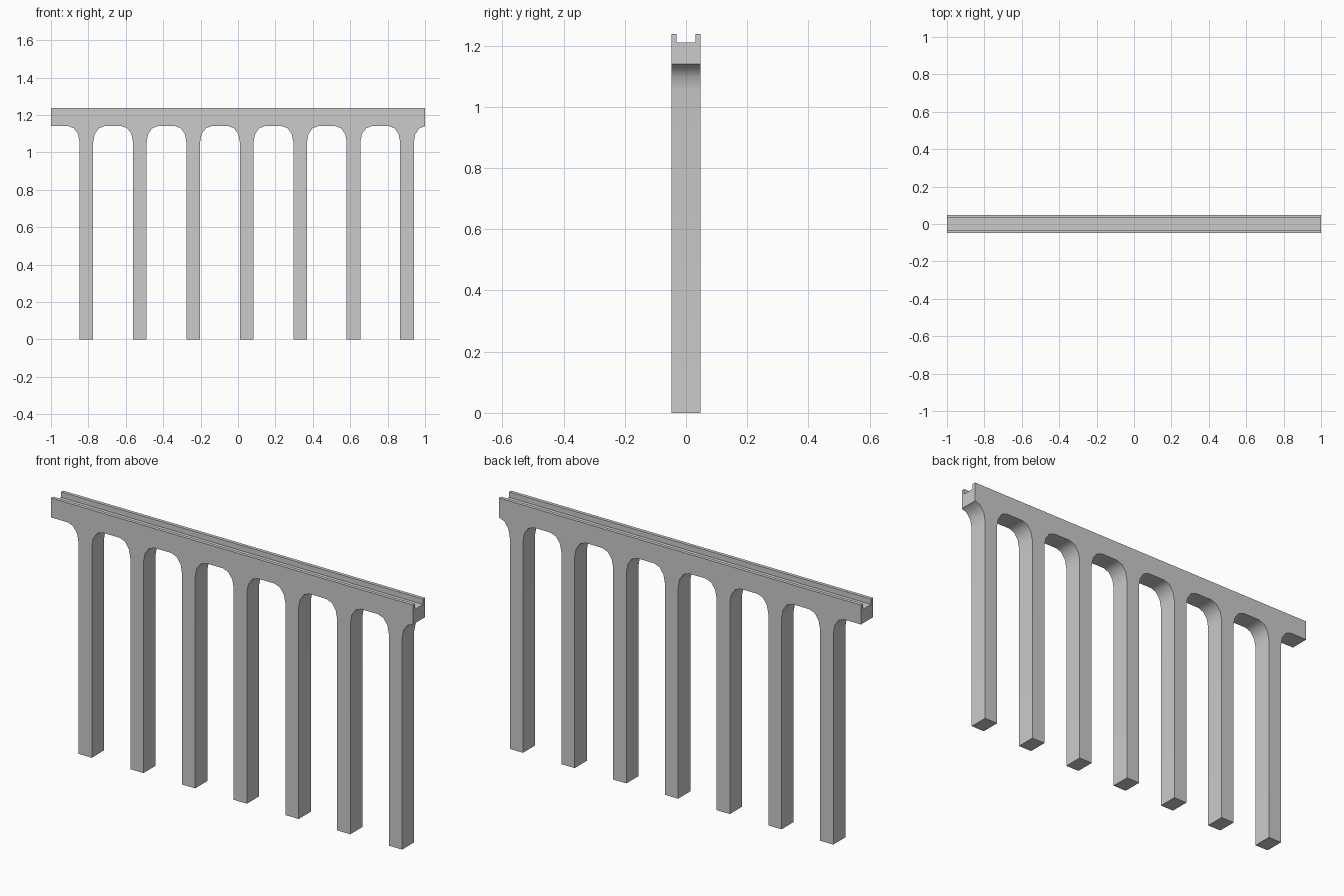
import bpy, bmesh, math

if "Cube" in bpy.data.objects:
    bpy.data.objects.remove(bpy.data.objects["Cube"])

HALF_W = 0.048                 # half depth in y
TOP, FLOOR, UNDER = 1.237, 1.21, 1.14
SPAN = 2 / 7                   # one bay
FLARE_X, FLARE_Z, PIER_W = 0.06, 0.085, 0.073


def flare(x_pier, side):
    """Curve from the pier side up to the deck underside (side: -1 left, 1 right)."""
    pts = []
    for i in range(4):
        a = math.radians(30 * i)
        pts.append((x_pier + side * FLARE_X * (1 - math.cos(a)),
                    UNDER - FLARE_Z + FLARE_Z * math.sin(a)))
    return pts


# Front outline: deck underside with seven flared piers
outline = [(-1, UNDER)]
for i in range(7):
    right = -1 + SPAN * (i + 1) - FLARE_X
    left = right - PIER_W
    outline += flare(left, -1)[::-1]
    outline += [(left, 0), (right, 0)]
    outline += flare(right, 1)
outline += [(1, TOP), (-1, TOP)]

bm = bmesh.new()
face = bm.faces.new([bm.verts.new((x, -HALF_W, z)) for x, z in outline])
ext = bmesh.ops.extrude_face_region(bm, geom=[face])
verts = [v for v in ext["geom"] if isinstance(v, bmesh.types.BMVert)]
bmesh.ops.translate(bm, vec=(0, 2 * HALF_W, 0), verts=verts)
bmesh.ops.recalc_face_normals(bm, faces=bm.faces)
mesh = bpy.data.meshes.new("aqueduct")
bm.to_mesh(mesh)
bm.free()
aqueduct = bpy.data.objects.new("aqueduct", mesh)
bpy.context.collection.objects.link(aqueduct)

# Open channel along the top
bpy.ops.mesh.primitive_cube_add(size=1, location=(0, 0, FLOOR + 0.1))
cutter = bpy.context.object
cutter.name = "channel_cutter"
cutter.scale = (2.4, 0.062, 0.2)
cutter.hide_render = True
bpy.ops.object.select_all(action='DESELECT')
bpy.context.view_layer.objects.active = aqueduct
aqueduct.select_set(True)
cut = aqueduct.modifiers.new("channel", 'BOOLEAN')
cut.operation = 'DIFFERENCE'
cut.solver = 'EXACT'
cut.object = cutter
bpy.ops.object.modifier_apply(modifier=cut.name)
bpy.data.objects.remove(cutter)

# Smooth arch curves, crisp corners
bpy.ops.object.shade_smooth_by_angle(angle=math.radians(35))
